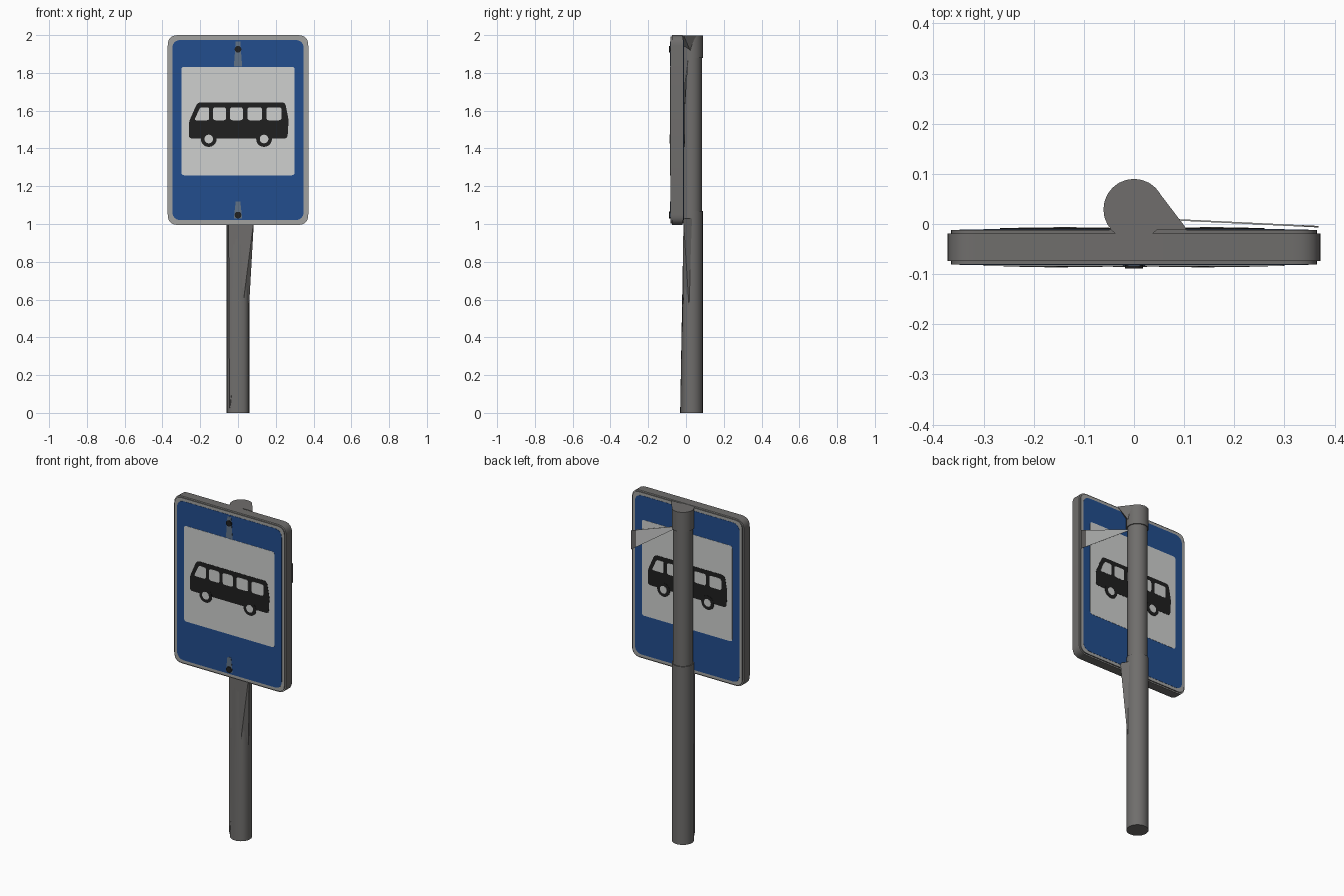
import bpy, bmesh, math
from mathutils import Vector

cube = bpy.data.objects.get("Cube")
if cube:
    bpy.data.objects.remove(cube, do_unlink=True)


def material(name, rgb):
    m = bpy.data.materials.new(name)
    m.use_nodes = True
    m.diffuse_color = (*rgb, 1)
    b = m.node_tree.nodes["Principled BSDF"]
    b.inputs["Base Color"].default_value = (*rgb, 1)
    b.inputs["Roughness"].default_value = 0.8
    return m


STEEL = material("steel grey", (0.16, 0.155, 0.15))
RIM = material("rim light grey", (0.36, 0.36, 0.35))
BLUE = material("sign blue", (0.016, 0.075, 0.27))
WHITE = material("sign white", (0.62, 0.63, 0.62))
BLACK = material("pictogram black", (0.014, 0.014, 0.014))
STREAK = material("worn blue grey", (0.12, 0.17, 0.24))

FRONT, BACK = -0.081, -0.012      # sign panel faces


def finish(name, bm, *mats, smooth=False):
    bmesh.ops.recalc_face_normals(bm, faces=bm.faces)
    me = bpy.data.meshes.new(name)
    bm.to_mesh(me)
    bm.free()
    for m in mats:
        me.materials.append(m)
    ob = bpy.data.objects.new(name, me)
    bpy.context.collection.objects.link(ob)
    if smooth:
        bpy.ops.object.select_all(action="DESELECT")
        ob.select_set(True)
        bpy.context.view_layer.objects.active = ob
        bpy.ops.object.shade_smooth_by_angle(angle=math.radians(35))
    return ob


def rounded(points, r, steps=4):
    """Polygon outline with its corners rounded."""
    out = []
    for i, p in enumerate(points):
        p, a, b = Vector(p), Vector(points[i - 1]), Vector(points[(i + 1) % len(points)])
        s, e = p + (a - p).normalized() * r, p + (b - p).normalized() * r
        for k in range(steps + 1):
            t = k / steps
            out.append(s * (1 - t) ** 2 + p * 2 * t * (1 - t) + e * t * t)
    return out


def box(x0, x1, z0, z1):
    return [(x0, z0), (x1, z0), (x1, z1), (x0, z1)]


def circle(x, z, r, n=20):
    return [(x + r * math.cos(math.tau * k / n), z + r * math.sin(math.tau * k / n))
            for k in range(n)]


def slab(outline, y0, y1):
    bm = bmesh.new()
    f = bm.faces.new([bm.verts.new((p[0], y0, p[1])) for p in outline])
    ext = bmesh.ops.extrude_face_region(bm, geom=[f])
    for v in ext["geom"]:
        if isinstance(v, bmesh.types.BMVert):
            v.co.y = y1
    return bm


def plates(name, outline, level, mat):
    """Thin painted plate on both faces; the rear one is turned half round."""
    h = 0.0012 * level
    finish("front_" + name, slab(outline, FRONT - h, FRONT + 0.002), mat)
    turned = [(-p[0], p[1]) for p in outline]
    finish("back_" + name, slab(turned, BACK + h, BACK - 0.002), mat)


# Sign panel with softened edges and pale faces
bm = slab(rounded(box(-0.372, 0.372, 0.995, 2.0), 0.055, 6), FRONT, BACK)
caps = [e for e in bm.edges if abs(e.verts[0].co.y - e.verts[1].co.y) < 1e-5]
bmesh.ops.bevel(bm, geom=caps, offset=0.007, segments=2, affect="EDGES")
bm.normal_update()
for f in bm.faces:
    f.material_index = int(abs(f.normal.y) > 0.95)
finish("sign_panel", bm, STEEL, RIM, smooth=True)

# Painted fields
plates("blue_field", rounded(box(-0.348, 0.348, 1.02, 1.975), 0.05, 6), 1, BLUE)
plates("white_field", rounded(box(-0.3, 0.3, 1.258, 1.832), 0.015), 2, WHITE)

# Bus pictogram
body = [(-0.26, 1.453), (0.262, 1.453), (0.268, 1.55), (0.25, 1.643), (-0.215, 1.643), (-0.26, 1.54)]
plates("bus_body", rounded(body, 0.018), 3, BLACK)
plates("bus_window_1", rounded([(-0.232, 1.549), (-0.153, 1.549), (-0.153, 1.618), (-0.2, 1.618)], 0.012), 4, WHITE)
for i, (x0, x1) in enumerate([(-0.132, -0.063), (-0.042, 0.026), (0.05, 0.128), (0.15, 0.23)]):
    plates(f"bus_window_{i + 2}", rounded(box(x0, x1, 1.549, 1.618), 0.014), 4, WHITE)
for side, x in (("left", -0.155), ("right", 0.138)):
    plates(f"bus_{side}_wheel", circle(x, 1.45, 0.042), 4, BLACK)
    plates(f"bus_{side}_hub", circle(x, 1.45, 0.023), 5, WHITE)

# Bolts and worn streaks beside them
for name, z, s0, s1 in (("top", 1.925, 1.835, 1.965), ("bottom", 1.047, 1.03, 1.12)):
    streak = [(-0.022, s0), (0.022, s0), (0.012, s1), (-0.012, s1)]
    finish(name + "_streak", slab(streak, FRONT - 0.0025, FRONT), STREAK)
    finish(name + "_bolt", slab(circle(0, z, 0.018, 12), FRONT - 0.008, FRONT), BLACK)


# Post: lower sleeve, upper tube, collar
def tube(name, r, z0, z1, flat_top=False):
    bm = bmesh.new()
    bmesh.ops.create_cone(bm, cap_ends=True, segments=24, radius1=r, radius2=r, depth=z1 - z0)
    for v in bm.verts:
        v.co += Vector((0, 0.029, (z0 + z1) / 2))
        if flat_top and v.co.z > z0 + 0.1:
            v.co.y = max(v.co.y, -0.012)
    return finish(name, bm, STEEL, smooth=True)


tube("lower_post", 0.06, 0, 1.07, True)
tube("upper_post", 0.055, 1.07, 1.88)
tube("post_collar", 0.061, 1.88, 1.998)


def hull(name, points, mat):
    bm = bmesh.new()
    for p in points:
        bm.verts.new(p)
    bmesh.ops.convex_hull(bm, input=bm.verts)
    return finish(name, bm, mat)


# Brackets joining post and panel
hull("top_bracket", [(-0.05, BACK, 1.998), (0.105, BACK, 1.998), (0.1, -0.003, 1.998),
                     (0.052, 0.06, 1.998), (0.05, 0.03, 1.9), (0, BACK, 1.9)], STEEL)
hull("lower_bracket", [(-0.05, -0.014, 1.03), (0.085, -0.014, 1.03), (0.05, 0.05, 1.03),
                       (0.055, 0.02, 0.5), (-0.045, -0.02, 0.02)], STEEL)

# Thin stay from the collar to the panel edge
for name, a, b, mat in (("stay_flap", 0.04, 0.335, WHITE), ("stay_flap_end", 0.335, 0.368, STEEL)):
    pts = []
    for x in (a, b):
        t = (x - 0.04) / 0.33
        y = 0.012 - 0.016 * t
        pts += [(x, y + d, z) for d in (0, -0.003) for z in (1.87 - 0.12 * t, 1.865 - 0.23 * t)]
    hull(name, pts, mat)
